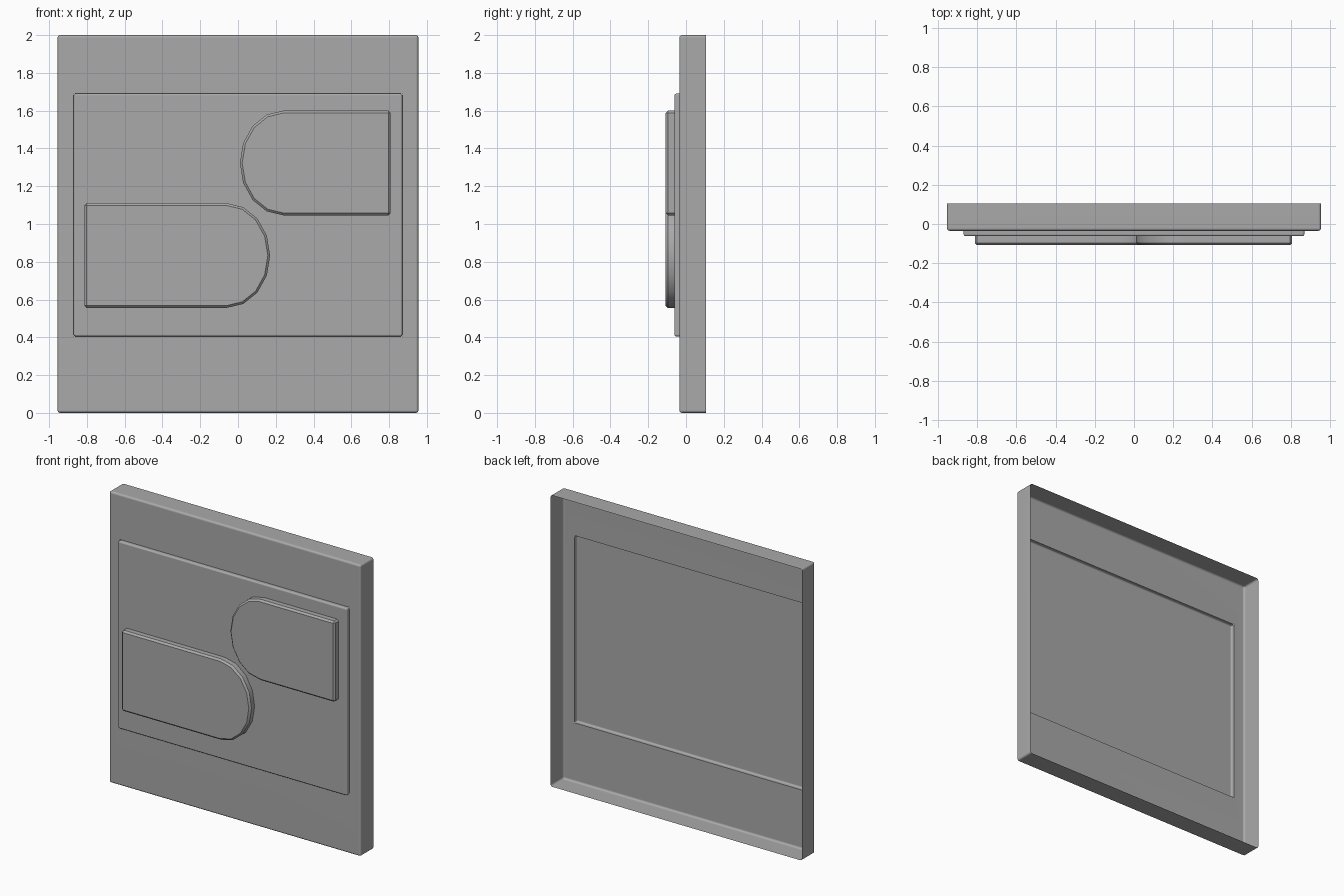
import bpy
import bmesh
import math

cube = bpy.data.objects.get("Cube")
if cube:
    bpy.data.objects.remove(cube, do_unlink=True)

GREY = (0.4, 0.4, 0.4, 1)
grey = bpy.data.materials.new("plain grey")
grey.use_nodes = True
grey.diffuse_color = GREY
grey.node_tree.nodes["Principled BSDF"].inputs["Base Color"].default_value = GREY


def rectangle(left, right, bottom, top):
    return [(left, bottom), (right, bottom), (right, top), (left, top)]


def tab(flat_x, arc_x, middle, side, steps=8):
    """Outline with a square end and a rounded end pointing to side (+1 or -1)."""
    half = 0.277
    points = [(flat_x, middle - half)]
    for i in range(steps + 1):
        a = math.pi * (i / steps - 0.5)
        points.append((arc_x + side * 0.23 * math.cos(a), middle + half * math.sin(a)))
    return points + [(flat_x, middle + half)]


def shell(name, outline, back, front, edge, segments, hole=None):
    """Open-backed tray: walls, front face (with optional hole) and eased edges."""
    bm = bmesh.new()
    n = len(outline)
    rings = [[bm.verts.new((x, y, z)) for x, z in outline] for y in (back, front)]
    if hole:
        rings.append([bm.verts.new((x, front, z)) for x, z in hole])
    else:
        bm.faces.new(rings[-1])
    for a, b in zip(rings, rings[1:]):
        for i in range(n):
            j = (i + 1) % n
            bm.faces.new((a[i], a[j], b[j], b[i]))
    bmesh.ops.recalc_face_normals(bm, faces=bm.faces)
    if sum(f.normal.y * f.calc_area() for f in bm.faces) > 0:
        bmesh.ops.reverse_faces(bm, faces=bm.faces)

    # Ease only the hard corners, not the steps of the rounded ends
    hard = [e for e in bm.edges
            if len(e.link_faces) == 2 and e.calc_face_angle() > math.radians(60)]
    bmesh.ops.bevel(bm, geom=hard, offset=edge, segments=segments,
                    profile=0.5, affect="EDGES", clamp_overlap=True)

    mesh = bpy.data.meshes.new(name)
    bm.to_mesh(mesh)
    bm.free()
    mesh.materials.append(grey)
    mesh.shade_smooth()
    mesh.set_sharp_from_angle(angle=math.radians(35))
    obj = bpy.data.objects.new(name, mesh)
    bpy.context.collection.objects.link(obj)
    weighted = obj.modifiers.new("even shading", "WEIGHTED_NORMAL")
    weighted.keep_sharp = True
    return obj


# Back plate, open behind, with an opening for the raised panel
panel_edge = rectangle(-0.87, 0.87, 0.405, 1.69)
shell("wall_plate", rectangle(-0.955, 0.955, 0, 2), 0.105, -0.035, 0.014, 3, panel_edge)

# Raised panel, hollow behind
shell("raised_panel", panel_edge, -0.035, -0.062, 0.01, 3)

# Two push buttons with one rounded end each
shell("upper_button", tab(0.808, 0.24, 1.323, -1), -0.062, -0.108, 0.012, 1)
shell("lower_button", tab(-0.813, -0.06, 0.833, 1), -0.062, -0.108, 0.012, 1)
